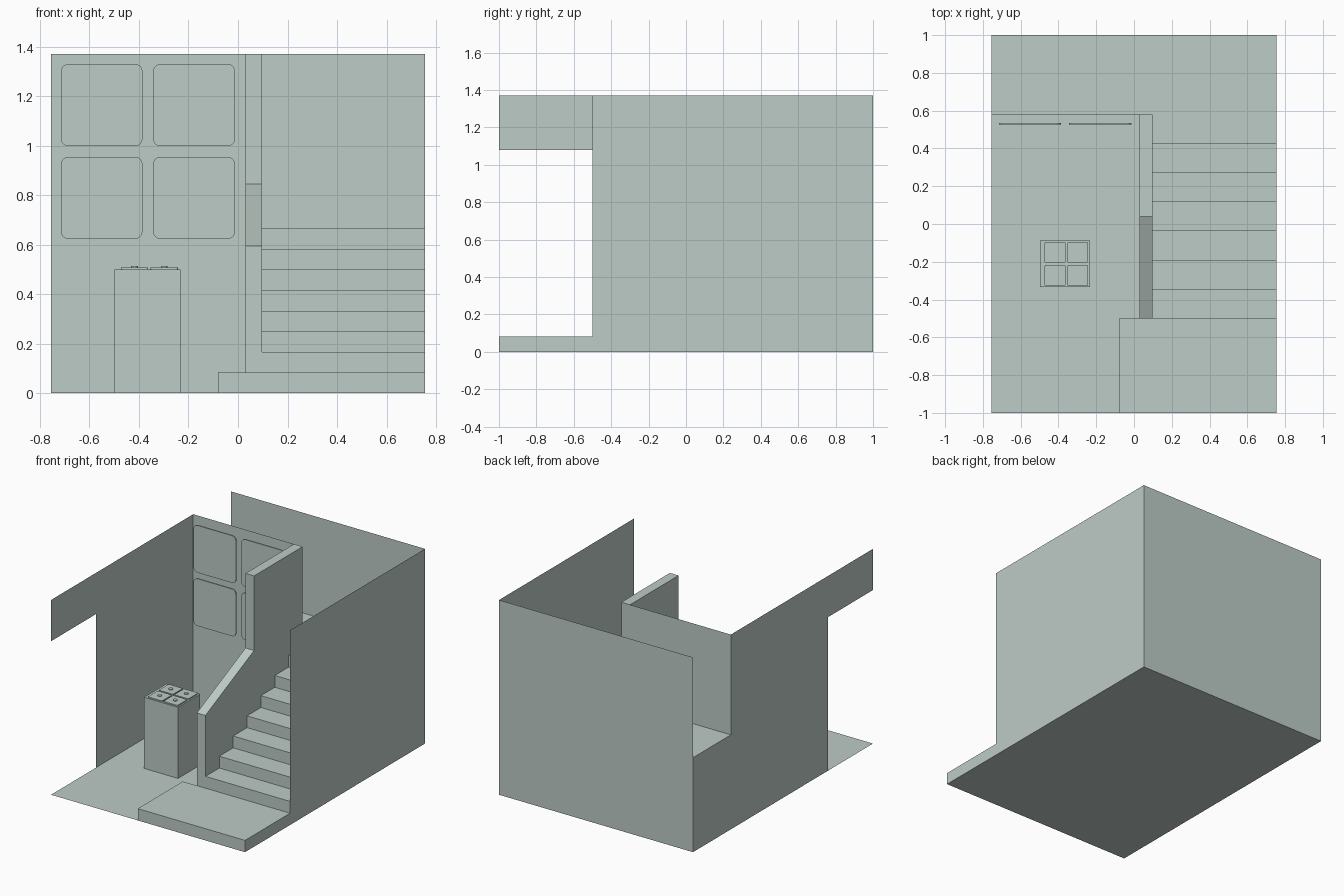
import bpy, bmesh, math
from mathutils import Vector

if "Cube" in bpy.data.objects:
    bpy.data.objects.remove(bpy.data.objects["Cube"])

mat = bpy.data.materials.new("pale_grey_green")
mat.diffuse_color = (0.515, 0.604, 0.565, 1)
mat.use_nodes = True
mat.node_tree.nodes["Principled BSDF"].inputs["Base Color"].default_value = mat.diffuse_color

W, H = 0.755, 1.37            # half width, wall height
RISE, RUN = 0.665 / 8, 0.154  # stair step
X0, X1, YB = 0.03, 0.097, 0.58  # divider sides, room back wall


def finish(bm, name):
    bmesh.ops.remove_doubles(bm, verts=bm.verts, dist=1e-5)
    me = bpy.data.meshes.new(name)
    bm.to_mesh(me)
    bm.free()
    me.materials.append(mat)
    ob = bpy.data.objects.new(name, me)
    bpy.context.collection.objects.link(ob)
    return ob


def prism(name, pts, sweep, caps=True):
    """Sheet polygon, or a solid when sweep is non-zero."""
    bm = bmesh.new()
    f = bm.faces.new([bm.verts.new(p) for p in pts])
    if sweep:
        r = bmesh.ops.extrude_face_region(bm, geom=[f], use_keep_orig=True)
        vs = [g for g in r["geom"] if isinstance(g, bmesh.types.BMVert)]
        bmesh.ops.translate(bm, verts=vs, vec=Vector(sweep))
        bmesh.ops.recalc_face_normals(bm, faces=bm.faces)
    return finish(bm, name)


def box(name, x0, x1, y0, y1, z0, z1):
    return prism(name, [(x0, y0, z0), (x1, y0, z0), (x1, y1, z0), (x0, y1, z0)],
                 (0, 0, z1 - z0))


def rounded(x0, x1, y0, y1, r, n=5):
    """Rounded rectangle outline."""
    out = []
    for i, (cx, cy) in enumerate([(x1 - r, y1 - r), (x0 + r, y1 - r),
                                  (x0 + r, y0 + r), (x1 - r, y0 + r)]):
        for k in range(n + 1):
            a = math.pi / 2 * (i + k / n)
            out.append((cx + r * math.cos(a), cy + r * math.sin(a)))
    return out


# floor and outer walls (thin sheets)
prism("floor", [(-W, -1, 0), (W, -1, 0), (W, 1, 0), (-W, 1, 0)], None)
prism("back_wall", [(W, 1, 0), (-W, 1, 0), (-W, 1, H), (W, 1, H)], None)
prism("right_wall", [(W, -0.5, 0), (W, 1, 0), (W, 1, H), (W, -0.5, H)], None)
left = [(-1, 1.08), (-0.5, 1.08), (-0.5, 0), (1, 0), (1, 8 * RISE),
        (YB, 8 * RISE), (YB, H), (-1, H)]
prism("left_wall", [(-W, y, z) for y, z in reversed(left)], None)
prism("room_back_wall", [(-W, YB, 0), (X0, YB, 0), (X0, YB, H), (-W, YB, H)], None)

# divider with sloped stair rail
div = [(-0.5, 0), (YB, 0), (YB, H), (0.04, H), (0.04, 0.845), (-0.5, 0.595)]
prism("divider_wall", [(X0, y, z) for y, z in div], (X1 - X0, 0, 0))

# entry platform
box("entry_platform", -0.08, W, -1, -0.5, 0, RISE)

# stairs as a folded sheet running up to the landing
path = [(-0.5, RISE)]
for i in range(7):
    y = -0.5 + i * RUN
    path += [(y, (i + 2) * RISE), (y + RUN if i < 6 else YB, (i + 2) * RISE)]
bm = bmesh.new()
for (ya, za), (yb, zb) in zip(path, path[1:]):
    bm.faces.new([bm.verts.new(p) for p in
                  [(X1, ya, za), (W, ya, za), (W, yb, zb), (X1, yb, zb)]])
finish(bm, "stairs")
prism("landing", [(-W, YB, 8 * RISE), (W, YB, 8 * RISE),
                  (W, 1, 8 * RISE), (-W, 1, 8 * RISE)], None)

# four rounded wall panels
for i, (xa, xb) in enumerate([(-0.715, -0.386), (-0.343, -0.012)]):
    for j, (za, zb) in enumerate([(0.623, 0.955), (0.998, 1.33)]):
        prism(f"wall_panel_{i}{j}",
              [(x, 0.527, z) for x, z in rounded(xa, xb, za, zb, 0.03)], (0, 0.009, 0))

# stand with four top tiles and knobs
box("stand", -0.498, -0.233, -0.334, -0.088, 0, 0.5)
for i, cx in enumerate((-0.418, -0.298)):
    for j, cy in enumerate((-0.272, -0.15)):
        prism(f"top_tile_{i}{j}", [(x, y, 0.495) for x, y in
              rounded(cx - 0.055, cx + 0.055, cy - 0.055, cy + 0.055, 0.007, 3)],
              (0, 0, 0.013))
        prism(f"knob_{i}{j}", [(x, y, 0.505) for x, y in
              rounded(cx - 0.014, cx + 0.014, cy - 0.014, cy + 0.014, 0.0139, 4)],
              (0, 0, 0.009))
